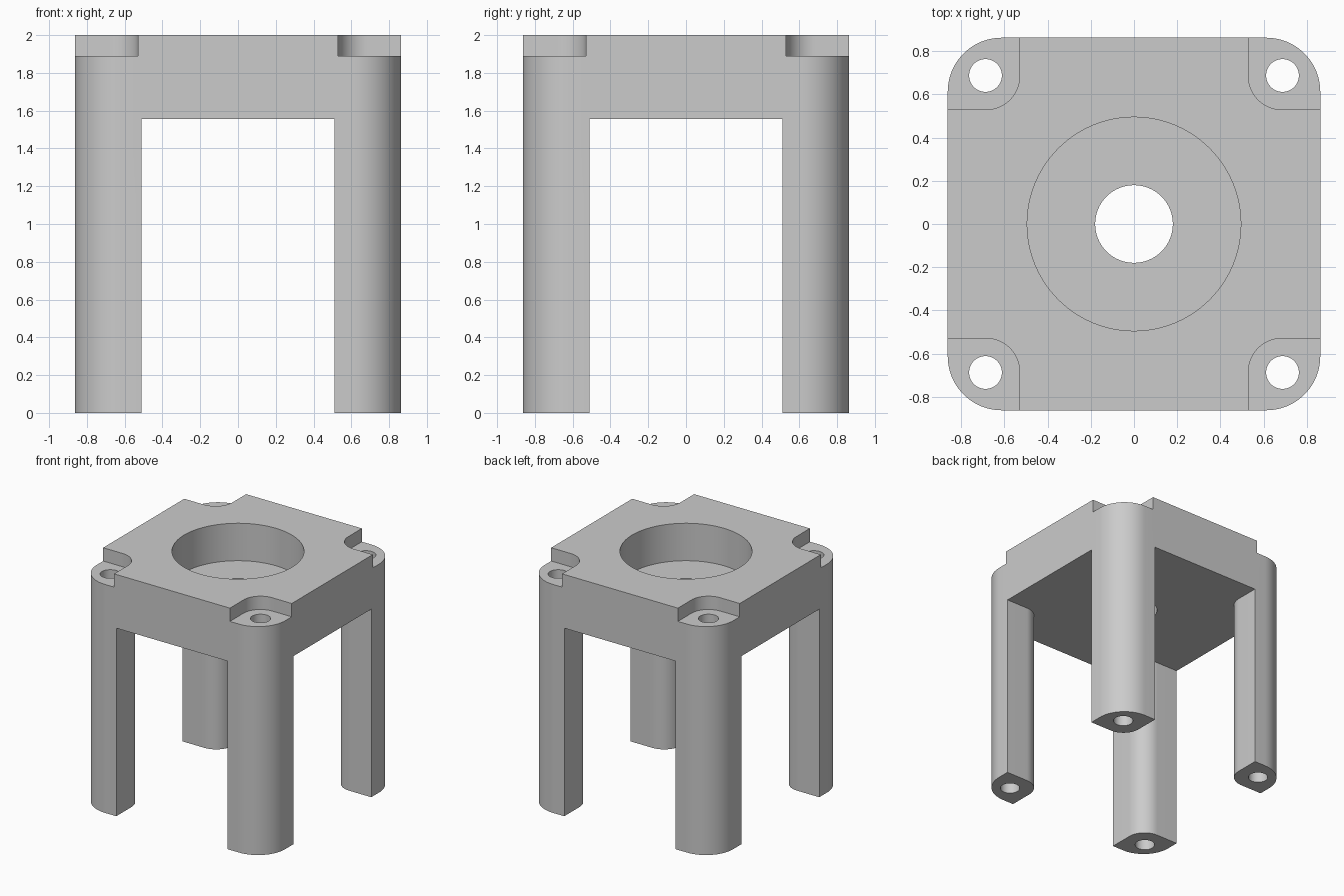
import bpy, bmesh, math

if "Cube" in bpy.data.objects:
    bpy.data.objects.remove(bpy.data.objects["Cube"])

HALF = 0.863        # half width of the square body
OUTER_R = 0.25      # outer corner radius
LEG_IN, LEG_R = 0.51, 0.155      # inner leg faces and their rounded corner
POCKET_IN, POCKET_R = 0.53, 0.155
UNDER, POCKET_Z, TOP = 1.556, 1.89, 2.0
BORE_Z = 1.69
HOLE = 0.688        # screw hole offset


def arc(cx, cy, r, a0, a1, n=20):
    return [(cx + r * math.cos(math.radians(a0 + (a1 - a0) * i / n)),
             cy + r * math.sin(math.radians(a0 + (a1 - a0) * i / n))) for i in range(n + 1)]


def turn(points, k):
    """Rotate profile points by k quarter turns."""
    for _ in range(k):
        points = [(-y, x) for x, y in points]
    return points


def prism(name, points, z0, z1):
    bm = bmesh.new()
    face = bm.faces.new([bm.verts.new((x, y, z0)) for x, y in points])
    new = bmesh.ops.extrude_face_region(bm, geom=[face])["geom"]
    bmesh.ops.translate(bm, vec=(0, 0, z1 - z0),
                        verts=[v for v in new if isinstance(v, bmesh.types.BMVert)])
    bmesh.ops.recalc_face_normals(bm, faces=bm.faces)
    mesh = bpy.data.meshes.new(name)
    bm.to_mesh(mesh)
    bm.free()
    obj = bpy.data.objects.new(name, mesh)
    bpy.context.collection.objects.link(obj)
    return obj


def circle(cx, cy, r, n=64):
    return arc(cx, cy, r, 0, 360, n)[:-1]


def notch(edge, r):
    """Open corner profile with a rounded inner corner."""
    return [(1.0, edge)] + arc(edge + r, edge + r, r, 270, 180) + [(edge, 1.0)]


# Body: rounded square block
c = HALF - OUTER_R
outline = [p for k in range(4) for p in turn(arc(c, c, OUTER_R, 0, 90), k)]
body = prism("four_leg_mount", outline, 0, TOP)

# Cross-shaped opening that leaves the four legs
cross = [p for k in range(4) for p in turn(notch(LEG_IN, LEG_R), k)]
cutters = [prism("leg_opening_cutter", cross, -0.1, UNDER)]

# Round recess and centre hole
cutters.append(prism("recess_cutter", circle(0, 0, 0.495, 96), BORE_Z, 2.1))
cutters.append(prism("centre_hole_cutter", circle(0, 0, 0.18), 1.4, 1.8))

# Corner pockets and screw holes down through the legs
for k in range(4):
    pocket = turn(notch(POCKET_IN, POCKET_R) + [(1.0, 1.0)], k)
    cutters.append(prism("pocket_cutter", pocket, POCKET_Z, 2.1))
    cutters.append(prism("screw_hole_cutter", turn(circle(HOLE, HOLE, 0.076, 40), k), -0.1, 2.1))

bpy.context.view_layer.objects.active = body
for cutter in cutters:
    cutter.hide_render = True
    mod = body.modifiers.new("cut", 'BOOLEAN')
    mod.operation = 'DIFFERENCE'
    mod.solver = 'EXACT'
    mod.object = cutter
    bpy.ops.object.modifier_apply(modifier=mod.name)
    bpy.data.objects.remove(cutter)

# Single grey colour
grey = bpy.data.materials.new("light_grey")
grey.diffuse_color = (0.6, 0.6, 0.6, 1)
grey.use_nodes = True
grey.node_tree.nodes["Principled BSDF"].inputs["Base Color"].default_value = grey.diffuse_color
body.data.materials.clear()
body.data.materials.append(grey)

body.select_set(True)
bpy.ops.object.shade_smooth_by_angle(angle=math.radians(30))
